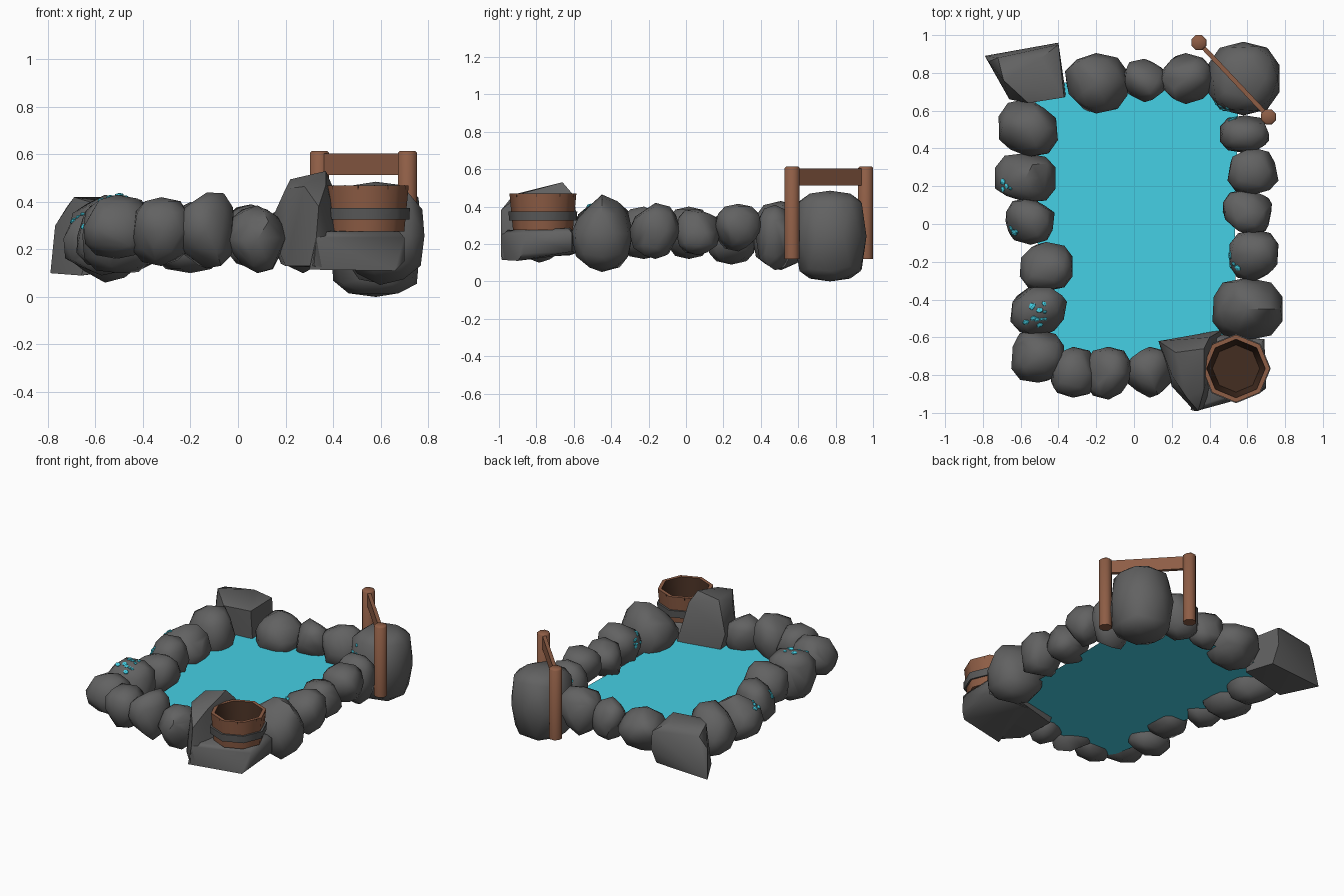
import bpy, bmesh, math, random
from mathutils import Vector, Matrix
from mathutils.bvhtree import BVHTree

if "Cube" in bpy.data.objects:
    bpy.data.objects.remove(bpy.data.objects["Cube"])


def material(name, r, g, b):
    m = bpy.data.materials.new(name)
    m.diffuse_color = (r, g, b, 1)
    m.use_nodes = True
    m.node_tree.nodes["Principled BSDF"].inputs["Base Color"].default_value = m.diffuse_color
    return m


ROCK = material("dark_grey_stone", 0.122, 0.122, 0.122)
WATER = material("turquoise_water", 0.06, 0.63, 0.78)
WOOD = material("brown_wood", 0.27, 0.11, 0.06)
INNER = material("dark_inner_wood", 0.057, 0.026, 0.015)
IRON = material("grey_hoop", 0.10, 0.10, 0.10)


def finish(name, bm, mats, smooth=None):
    bmesh.ops.recalc_face_normals(bm, faces=bm.faces)
    me = bpy.data.meshes.new(name)
    bm.to_mesh(me)
    bm.free()
    ob = bpy.data.objects.new(name, me)
    bpy.context.collection.objects.link(ob)
    for m in mats:
        me.materials.append(m)
    if smooth:
        bpy.ops.object.select_all(action='DESELECT')
        bpy.context.view_layer.objects.active = ob
        ob.select_set(True)
        bpy.ops.object.shade_smooth_by_angle(angle=math.radians(smooth))
    return ob


def hull(points):
    bm = bmesh.new()
    for p in points:
        bm.verts.new(p)
    bmesh.ops.convex_hull(bm, input=bm.verts[:])
    bmesh.ops.delete(bm, geom=[v for v in bm.verts if not v.link_faces], context='VERTS')
    return bm


trees = {}


def rock(name, x, y, rx, ry, z0, z1, seed):
    """Rounded block with a few random flat cuts, fitted to its bounds."""
    rng = random.Random(seed)
    big = z1 > .48                          # the big rock stands boxier, with upright sides
    src = bmesh.new()
    bmesh.ops.create_icosphere(src, subdivisions=2, radius=1)
    pts = [Vector([math.copysign(abs(c) ** e, c) for c, e in zip(v.co, (.85, .85, .4) if big else (.78,) * 3)])
           for v in src.verts]
    src.free()
    for _ in range(9):
        n = Vector((rng.uniform(-1, 1), rng.uniform(-1, 1), rng.uniform(-1, 1))).normalized()
        d = rng.uniform(1.0, 1.1) if big else rng.uniform(0.8, 0.92)
        pts = [p - n * max(0, p.dot(n) - d) for p in pts]
    lo = [min(p[i] for p in pts) for i in range(3)]
    hi = [max(p[i] for p in pts) for i in range(3)]
    a, b = (x - rx, y - ry, z0), (x + rx, y + ry, z1)
    bm = hull([[a[i] + (p[i] - lo[i]) / (hi[i] - lo[i]) * (b[i] - a[i]) for i in range(3)] for p in pts])
    trees[name] = (BVHTree.FromBMesh(bm), Vector((x, y, (z0 + z1) / 2)))
    finish(name, bm, [ROCK], 50)


# Ring of rocks: x, y, half width, half depth, bottom, top
ring = {
    "left_rock": [(-.56, .51, .157, .155, .06, .43), (-.575, .245, .16, .13, .09, .40),
                  (-.55, .015, .13, .125, .12, .40), (-.465, -.225, .14, .13, .12, .40),
                  (-.505, -.46, .15, .14, .10, .43), (-.51, -.70, .14, .14, .16, .43)],
    "front_rock": [(-.32, -.785, .125, .135, .13, .42), (-.135, -.79, .12, .14, .12, .44),
                   (.08, -.785, .12, .135, .10, .385)],
    "right_rock": [(.60, -.45, .185, .165, .05, .465), (.635, -.165, .13, .14, .12, .42),
                   (.60, .065, .13, .12, .14, .385), (.63, .28, .135, .125, .16, .415),
                   (.585, .475, .13, .10, .06, .41), (.58, .77, .19, .195, 0, .485)],
    "back_rock": [(.28, .77, .135, .135, .10, .42), (.06, .76, .11, .115, .12, .39),
                  (-.20, .745, .165, .16, .10, .40)],
}
seed = 70
for side, items in ring.items():
    for i, it in enumerate(items):
        seed += 1
        rock(f"{side}_{i + 1}", *it, seed)

# Angular corner rocks
finish("front_corner_tall_rock", hull([
    (.20, -.86, .13), (.32, -.99, .13), (.13, -.62, .30), (.18, -.62, .14), (.47, -.56, .16),
    (.40, -.95, .12), (.20, -.80, .455), (.22, -.68, .495), (.37, -.66, .53), (.37, -.88, .47),
    (.28, -.92, .465), (.34, -.99, .38), (.40, -.60, .46)]), [ROCK], 45)
finish("front_corner_ledge_rock", hull([
    (.30, -.985, .115), (.66, -.90, .11), (.70, -.87, .15), (.69, -.61, .16), (.40, -.58, .15),
    (.33, -.99, .25), (.35, -.96, .275), (.70, -.86, .25), (.68, -.84, .275),
    (.67, -.63, .285), (.69, -.61, .26), (.36, -.60, .285)]), [ROCK], 60)
finish("back_corner_rock", hull([
    (-.79, .89, .10), (-.77, .86, .30), (-.66, .66, .09), (-.40, .96, .24), (-.36, .68, .14),
    (-.40, .90, .12), (-.69, .76, .42), (-.49, .88, .42), (-.40, .95, .36), (-.37, .67, .38),
    (-.56, .64, .38), (-.72, .88, .38)]), [ROCK], 45)

# Water surface, edge hidden inside the rocks
bm = bmesh.new()
bm.faces.new([bm.verts.new((x, y, .185)) for x, y in (
    (-.44, -.75), (.35, -.75), (.54, -.55), (.535, -.05), (.55, .58), (.44, .75), (-.44, .75),
    (-.56, .60), (-.55, .10), (-.49, -.20), (-.48, -.55))])
finish("water", bm, [WATER])

# Bucket: lathed eight-sided profile with dark inside
def lathe(name, profile, mats, dark_from=None, closed=False):
    bm = bmesh.new()
    n = 8
    rings = [[bm.verts.new((.54 + r * math.cos(k * math.tau / n), -.765 + r * math.sin(k * math.tau / n), z))
              for k in range(n)] for r, z in profile]
    pairs = list(zip(rings, rings[1:])) + ([(rings[-1], rings[0])] if closed else [])
    for j, (a, b) in enumerate(pairs):
        for k in range(n):
            f = bm.faces.new((a[k], a[(k + 1) % n], b[(k + 1) % n], b[k]))
            f.material_index = int(dark_from is not None and j >= dark_from)
    if not closed:
        bm.faces.new(rings[0])
        bm.faces.new(rings[-1]).material_index = 1
    return finish(name, bm, mats, 50)


lathe("bucket", [(.160, .275), (.179, .47), (.155, .47), (.125, .30)], [WOOD, INNER], dark_from=2)
lathe("bucket_hoop", [(.170, .325), (.181, .325), (.184, .375), (.170, .375)], [IRON], closed=True)

# Stave gaps on the bucket: thin dark plates on each flat side
bm = bmesh.new()
for k in range(8):
    ang = (k + .5) * math.tau / 8
    c = math.cos(math.pi / 8)
    bmesh.ops.create_cube(bm, size=1, matrix=Matrix.Translation((.54, -.765, 0))
                          @ Matrix.Rotation(ang, 4, 'Z') @ Matrix.Translation((.177 * c, .03, .461))
                          @ Matrix.Rotation(.1, 4, 'Y') @ Matrix.Diagonal((.004, .004, .018, 1)))
finish("bucket_stave_gaps", bm, [INNER])

# Two posts with bevelled tops, joined by a plank
posts = [Vector((.343, .96, 0)), Vector((.713, .567, 0))]
for i, p in enumerate(posts):
    bm = bmesh.new()
    bmesh.ops.create_cone(bm, cap_ends=True, segments=8, radius1=.043, radius2=.043, depth=.495,
                          matrix=Matrix.Translation(p + Vector((0, 0, .3675)))
                          @ Matrix.Rotation(math.pi / 8, 4, 'Z'))
    top = [e for e in bm.edges if all(v.co.z > .6 for v in e.verts)]
    bmesh.ops.bevel(bm, geom=top, offset=.008, segments=1, affect='EDGES')
    finish(f"post_{i + 1}", bm, [WOOD], 50)
d = posts[1] - posts[0]
bm = bmesh.new()
bmesh.ops.create_cube(bm, size=1, matrix=Matrix.Translation((posts[0] + posts[1]) / 2 + Vector((0, 0, .558)))
                      @ Matrix.Rotation(math.atan2(d.y, d.x), 4, 'Z') @ Matrix.Diagonal((d.length, .024, .09, 1)))
finish("cross_plank", bm, [WOOD])

# Water splashes: flat drops laid on rock surfaces (rock, direction, count, spread)
rng = random.Random(5)
bm = bmesh.new()
for name, direction, count, spread in (
        ("left_rock_5", (-.05, -.15, 1), 11, .36), ("left_rock_2", (-.7, -.25, .6), 5, .22),
        ("left_rock_3", (-.7, -.6, .5), 6, .28), ("right_rock_2", (-.85, -.25, .45), 8, .33),
        ("right_rock_6", (-.6, -.85, .45), 6, .2), ("right_rock_5", (-.5, .6, .55), 4, .2)):
    tree, centre = trees[name]
    for _ in range(count):
        v = (Vector(direction).normalized() + Vector([rng.uniform(-spread, spread) for _ in range(3)])).normalized()
        hit, normal, _, _ = tree.ray_cast(centre + v, -v)
        if hit:
            r = rng.uniform(.011, .021)
            bmesh.ops.create_icosphere(bm, subdivisions=1, radius=1, matrix=Matrix.Translation(hit)
                                       @ normal.to_track_quat('Z', 'Y').to_matrix().to_4x4()
                                       @ Matrix.Diagonal((r, r * .8, .009, 1)))
finish("water_drops", bm, [WATER])
